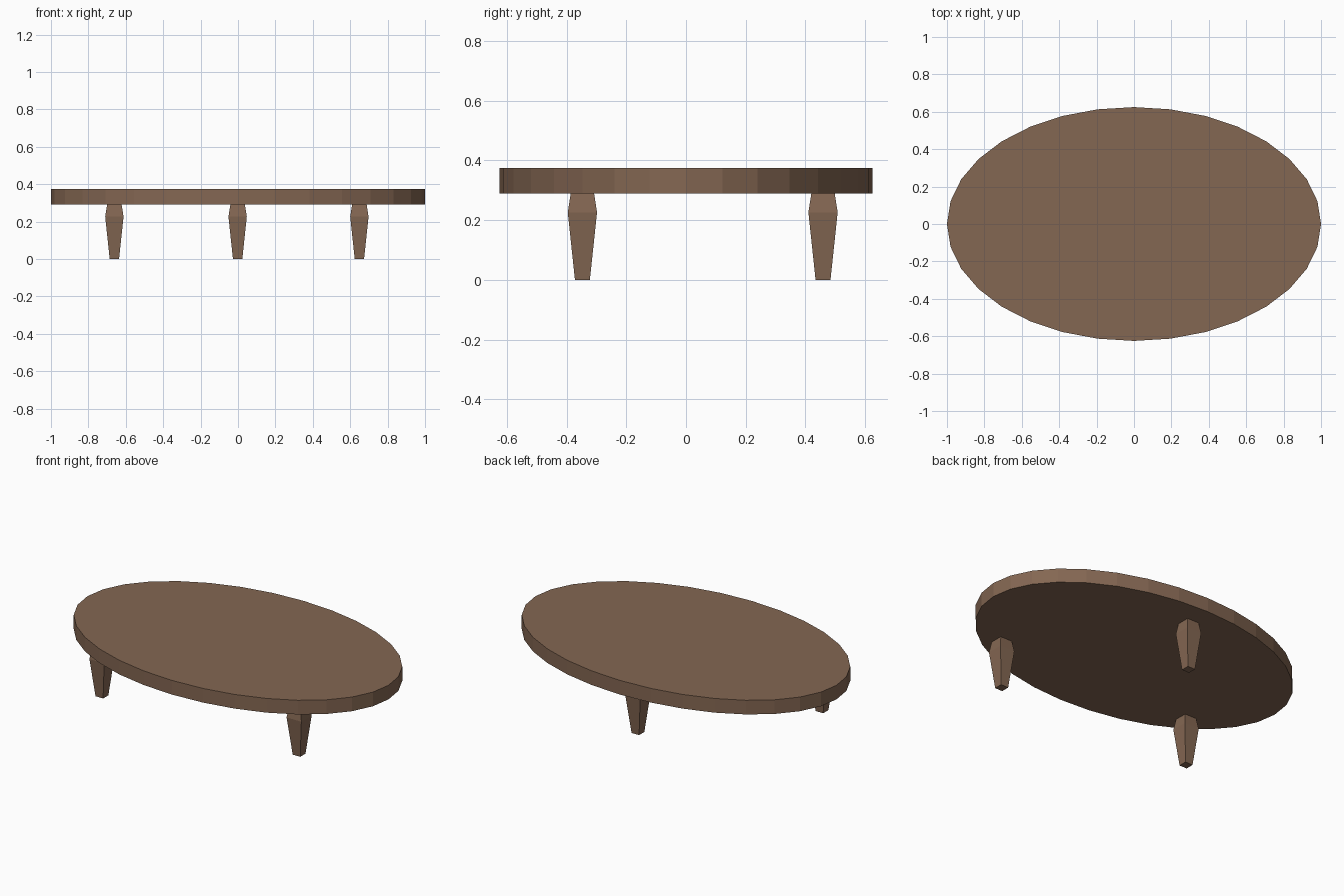
import bpy, bmesh, math

if "Cube" in bpy.data.objects:
    bpy.data.objects.remove(bpy.data.objects["Cube"])

wood = bpy.data.materials.new("brown_wood")
wood.diffuse_color = (0.23, 0.135, 0.085, 1)
wood.use_nodes = True
wood.node_tree.nodes["Principled BSDF"].inputs["Base Color"].default_value = wood.diffuse_color


def loft(name, rings, location):
    """Flat-faced solid through stacked rings of points, capped at both ends."""
    bm = bmesh.new()
    loops = [[bm.verts.new(p) for p in ring] for ring in rings]
    n = len(loops[0])
    for lower, upper in zip(loops, loops[1:]):
        for i in range(n):
            j = (i + 1) % n
            bm.faces.new((lower[i], lower[j], upper[j], upper[i]))
    bm.faces.new(loops[0][::-1])
    bm.faces.new(loops[-1])
    mesh = bpy.data.meshes.new(name)
    bm.to_mesh(mesh)
    bm.free()
    mesh.materials.append(wood)
    obj = bpy.data.objects.new(name, mesh)
    obj.location = location
    bpy.context.collection.objects.link(obj)
    return obj


def ellipse(rx, ry, z, n=32):
    return [(rx * math.cos(2 * math.pi * i / n), ry * math.sin(2 * math.pi * i / n), z)
            for i in range(n)]


def square(half, z):
    return [(-half, -half, z), (half, -half, z), (half, half, z), (-half, half, z)]


# Oval tabletop
loft("tabletop", [ellipse(1, 0.625, 0), ellipse(1, 0.625, 0.085)], (0, 0, 0.29))

# Three square legs, widest at the shoulder and tapering to the foot
leg_profile = [(0.025, 0), (0.049, 0.226), (0.039, 0.29)]
for name, x, y in [("front_left_leg", -0.661, -0.347),
                   ("front_right_leg", 0.649, -0.347),
                   ("back_leg", -0.002, 0.459)]:
    loft(name, [square(half, z) for half, z in leg_profile], (x, y, 0))
